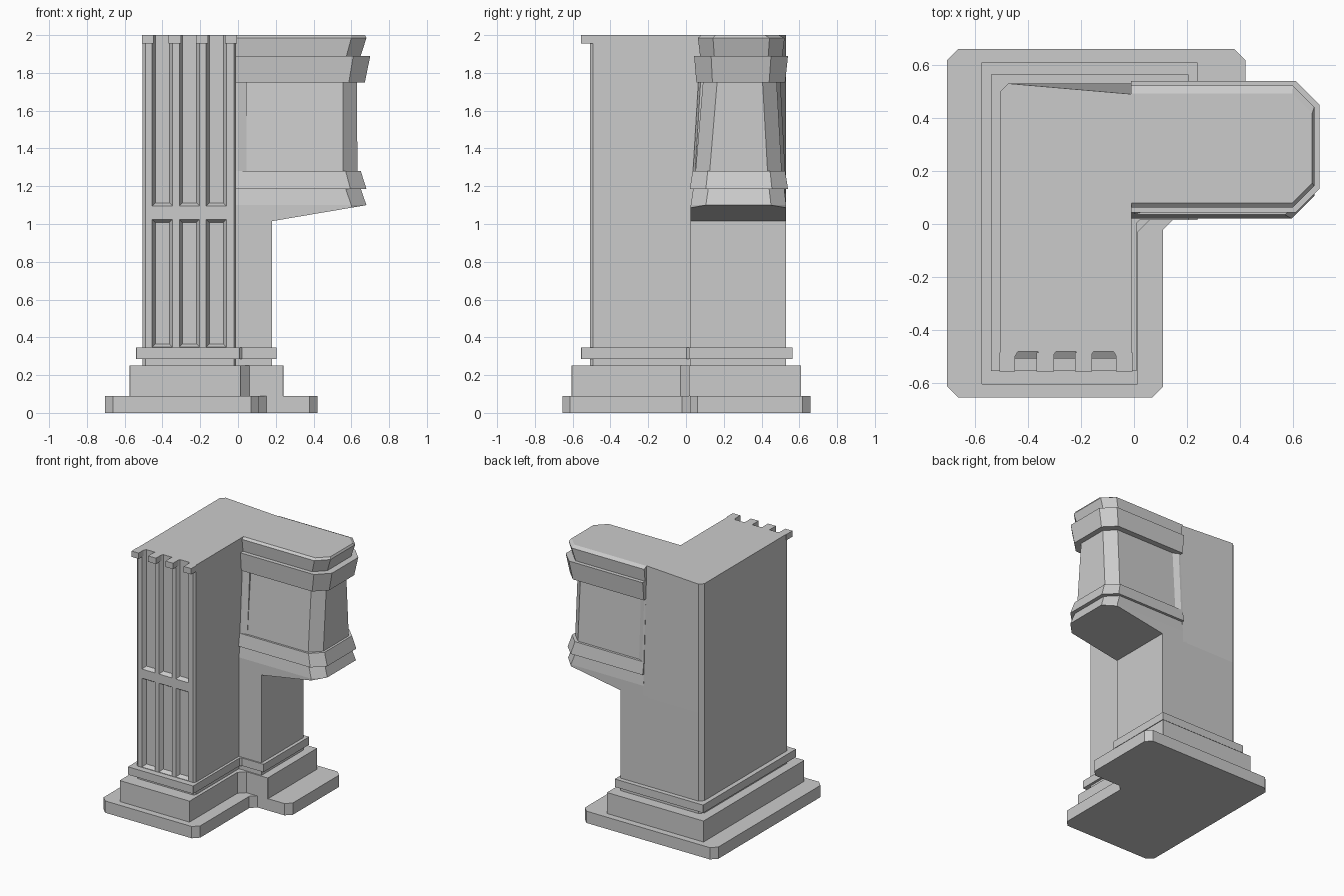
import bpy, bmesh

if "Cube" in bpy.data.objects:
    bpy.data.objects.remove(bpy.data.objects["Cube"])


def make(name, bm):
    bmesh.ops.recalc_face_normals(bm, faces=bm.faces)
    me = bpy.data.meshes.new(name)
    bm.to_mesh(me)
    bm.free()
    ob = bpy.data.objects.new(name, me)
    bpy.context.collection.objects.link(ob)
    return ob


def add_loft(bm, rings):
    """Skin a stack of equal-length rings of 3D points and cap both ends."""
    vs = [[bm.verts.new(p) for p in r] for r in rings]
    n = len(vs[0])
    for a, b in zip(vs, vs[1:]):
        for i in range(n):
            j = (i + 1) % n
            bm.faces.new((a[i], a[j], b[j], b[i]))
    bm.faces.new(vs[0][::-1])
    bm.faces.new(vs[-1])


def loft(name, rings):
    bm = bmesh.new()
    add_loft(bm, rings)
    return make(name, bm)


def at(z, pts):
    return [(x, y, z) for x, y in pts]


def box(name, x0, x1, y0, y1, z0, z1):
    pts = [(x0, y0), (x1, y0), (x1, y1), (x0, y1)]
    return loft(name, [at(z0, pts), at(z1, pts)])


def l_tier(name, z0, z1, x0, xn, x1, y0, y1, yn, c, d):
    """L-shaped slab: corner chamfer c, inner-corner diagonal d."""
    pts = [(x0 + c, y0), (xn - c, y0), (xn, y0 + c), (xn, yn - d), (xn + d, yn),
           (x1 - c, yn), (x1, yn + c), (x1, y1 - c), (x1 - c, y1), (x0 + c, y1),
           (x0, y1 - c), (x0, y0 + c)]
    return loft(name, [at(z0, pts), at(z1, pts)])


# Stepped base
l_tier("plinth", 0, .09, -.705, .11, .42, -.655, .66, .02, .042, .042)
l_tier("base_block", .09, .25, -.575, .015, .24, -.605, .61, .015, .002, .045)
l_tier("base_moulding", .285, .345, -.54, .01, .205, -.555, .565, .015, .002, .012)

# Main pillar, its back right edge leaning in towards the top


def pillar(yb):
    return [(-.505, -.495), (-.49, -.508), (-.022, -.508), (-.01, -.492),
            (-.01, yb), (-.475, .53), (-.505, .50)]


body = loft("main_pillar", [at(.24, pillar(.53)), at(1.02, pillar(.53)),
                            at(2, pillar(.49))])

# Sunken flutes on the front face
bm = bmesh.new()
for xc in (-.40, -.257, -.115):
    for z0, z1 in ((.348, 1.025), (1.095, 2.05)):
        rings = []
        for y, grow in ((-.528, .02), (-.508, 0), (-.480, -.017)):
            w, a, b = .054 + min(grow, 0), z0 - min(grow, 0), z1 + min(grow, 0)
            rings.append([(xc - w, y, a), (xc + w, y, a), (xc + w, y, b), (xc - w, y, b)])
        add_loft(bm, rings)
cutter = make("flute_cutter", bm)
cutter.hide_render = True
mod = body.modifiers.new("flutes", 'BOOLEAN')
mod.object = cutter
mod.operation = 'DIFFERENCE'
mod.solver = 'EXACT'
bpy.context.view_layer.objects.active = body
bpy.ops.object.modifier_apply(modifier=mod.name)
bpy.data.objects.remove(cutter)

# Teeth that crown the ribs
for i, (a, b) in enumerate(((-.508, -.448), (-.368, -.302), (-.222, -.158), (-.068, -.005))):
    box(f"rib_cap_{i + 1}", a, b, -.557, -.485, 1.955, 2)

# Lower stem under the bracket
box("bracket_stem", -.05, .18, .025, .53, .24, 1.03)


def arm(z, x1, y0, y1, c, x0=-.012):
    return at(z, [(x0, y0), (x1 - c, y0), (x1, y0 + c), (x1, y1 - c), (x1 - c, y1), (x0, y1)])


# Sloping underside of the bracket
bm = bmesh.new()
slope = .085 / .5
pts = arm(1.1, .68, .025, .53, .08)
for x, y, z in pts:
    bm.verts.new((x, y, z))
    bm.verts.new((x, y, 1.015 + max(0, x - .18) * slope - .0001))
for y in (.025, .53):
    bm.verts.new((.18, y, 1.015))
bmesh.ops.convex_hull(bm, input=bm.verts)
make("bracket_underside", bm)

# Bracket bands and waist, each tapering in z
loft("lower_band", [arm(1.1, .68, .025, .53, .08), arm(1.186, .65, .038, .52, .08)])
loft("lower_moulding", [arm(1.186, .68, .02, .54, .085), arm(1.28, .65, .035, .525, .08)])
loft("bracket_waist", [arm(1.275, .632, .05, .507, .075), arm(1.755, .63, .09, .48, .075)])
loft("upper_moulding", [arm(1.75, .672, .055, .525, .085), arm(1.89, .70, .043, .54, .09)])
loft("bracket_cap", [arm(1.885, .648, .075, .51, .075), arm(1.985, .68, .063, .522, .08),
                     arm(2, .672, .08, .492, .075)])

# Small splays where the waist meets the pillar
for name, s in (("front_splay", ((.037, 1.28), (.065, 1.75), .012)),
                ("back_splay", ((.525, 1.28), (.50, 1.75), -.02))):
    (ya, za), (yb, zb), d = s
    rings = [at(z, [(-.012, y), (.003, y), (.045, y + d), (.045, y + 2.5 * d),
                    (-.012, y + 2.5 * d)]) for y, z in ((ya, za), (yb, zb))]
    loft(name, rings)
